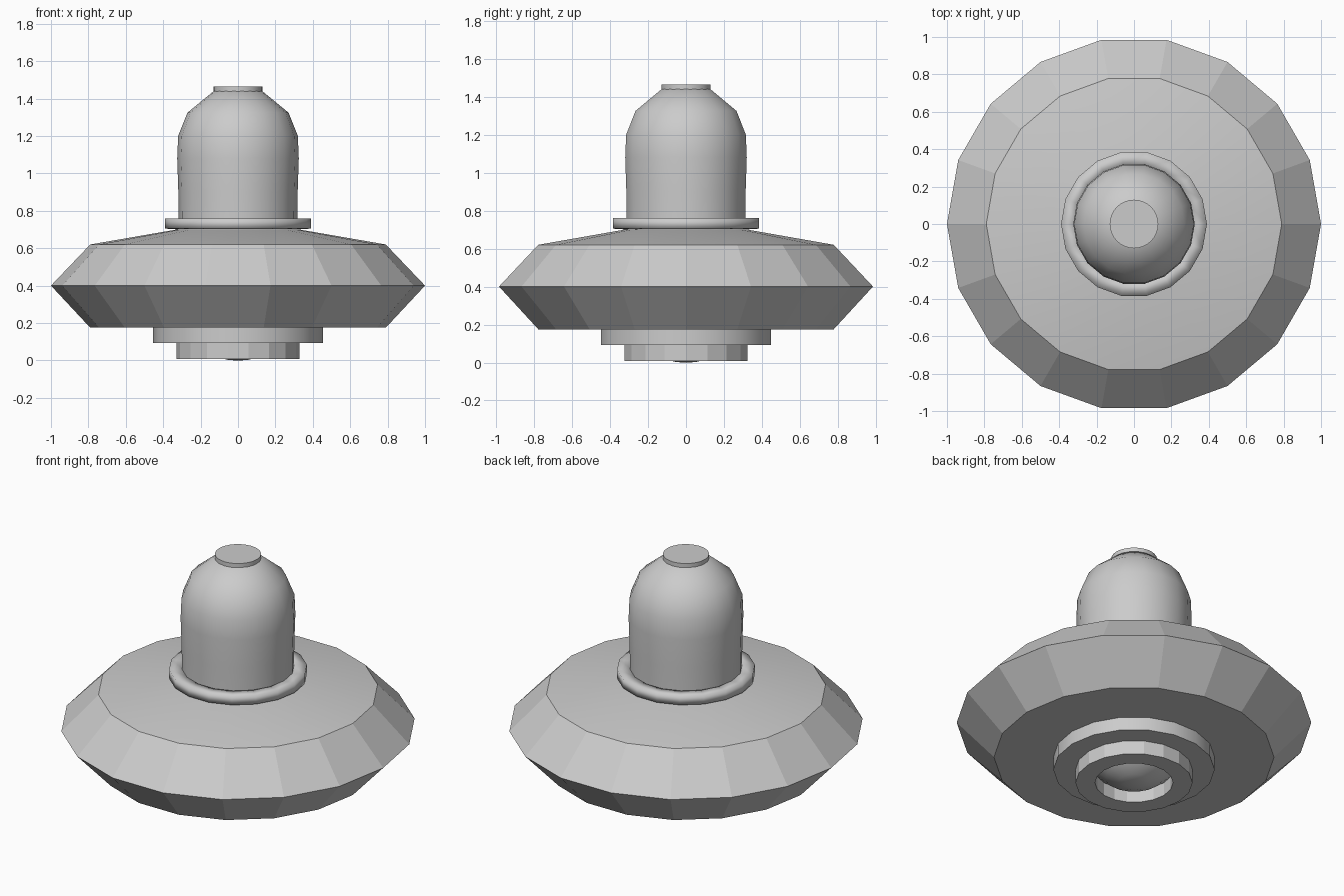
import bpy
import math

if "Cube" in bpy.data.objects:
    bpy.data.objects.remove(bpy.data.objects["Cube"], do_unlink=True)

GREY = (0.6, 0.6, 0.6, 1.0)
grey = bpy.data.materials.new("light_grey")
grey.use_nodes = True
grey.diffuse_color = GREY
grey.node_tree.nodes["Principled BSDF"].inputs["Base Color"].default_value = GREY


def lathe(name, profile, sides=18, closed=False, smooth=None):
    """Spin (radius, z) points, listed bottom to top along the outside."""
    verts, rings, faces = [], [], []
    for r, z in profile:
        count = sides if r > 0 else 1
        start = len(verts)
        for i in range(count):
            a = math.tau * i / sides
            verts.append((r * math.cos(a), r * math.sin(a), z))
        rings.append([start + i % count for i in range(sides)])
    pairs = list(zip(rings, rings[1:]))
    if closed:
        pairs.append((rings[-1], rings[0]))
    for low, high in pairs:
        for i in range(sides):
            j = (i + 1) % sides
            loop = [low[i], low[j], high[j], high[i]]
            faces.append(list(dict.fromkeys(loop)))
    mesh = bpy.data.meshes.new(name)
    mesh.from_pydata(verts, [], faces)
    mesh.materials.append(grey)
    obj = bpy.data.objects.new(name, mesh)
    bpy.context.collection.objects.link(obj)
    if smooth is not None:
        bpy.ops.object.select_all(action="DESELECT")
        obj.select_set(True)
        bpy.context.view_layer.objects.active = obj
        bpy.ops.object.shade_smooth_by_angle(angle=math.radians(smooth))
    return obj


# Wide faceted disc with a shallow sloping top
lathe("disc_body", [(0, 0.175), (0.79, 0.175), (1, 0.40), (0.79, 0.62),
                    (0.30, 0.705), (0, 0.705)], smooth=10)

# Soft collar around the foot of the dome
lathe("collar", [(0.31, 0.70), (0.39, 0.705), (0.39, 0.76), (0.31, 0.76)],
      closed=True, smooth=120)

# Tall rounded dome
lathe("dome", [(0.317, 0.72), (0.319, 0.90), (0.325, 1.08), (0.32, 1.20),
               (0.27, 1.325), (0.13, 1.44), (0, 1.44)], smooth=50)

# Round cap on top
lathe("top_cap", [(0, 1.43), (0.13, 1.43), (0.13, 1.465), (0, 1.465)],
      sides=32, smooth=30)

# Stepped base: smooth upper ring, then faceted open ring
lathe("upper_base_ring", [(0, 0.093), (0.455, 0.093), (0.455, 0.18), (0, 0.18)],
      smooth=30)
lathe("lower_base_ring", [(0.22, 0.008), (0.33, 0.008), (0.33, 0.10), (0.22, 0.10)],
      closed=True)

# Bulging lens inside the lower ring
lathe("bottom_lens", [(0, 0), (0.05, 0.002), (0.09, 0.012), (0.16, 0.042),
                      (0.22, 0.09)], smooth=60)
